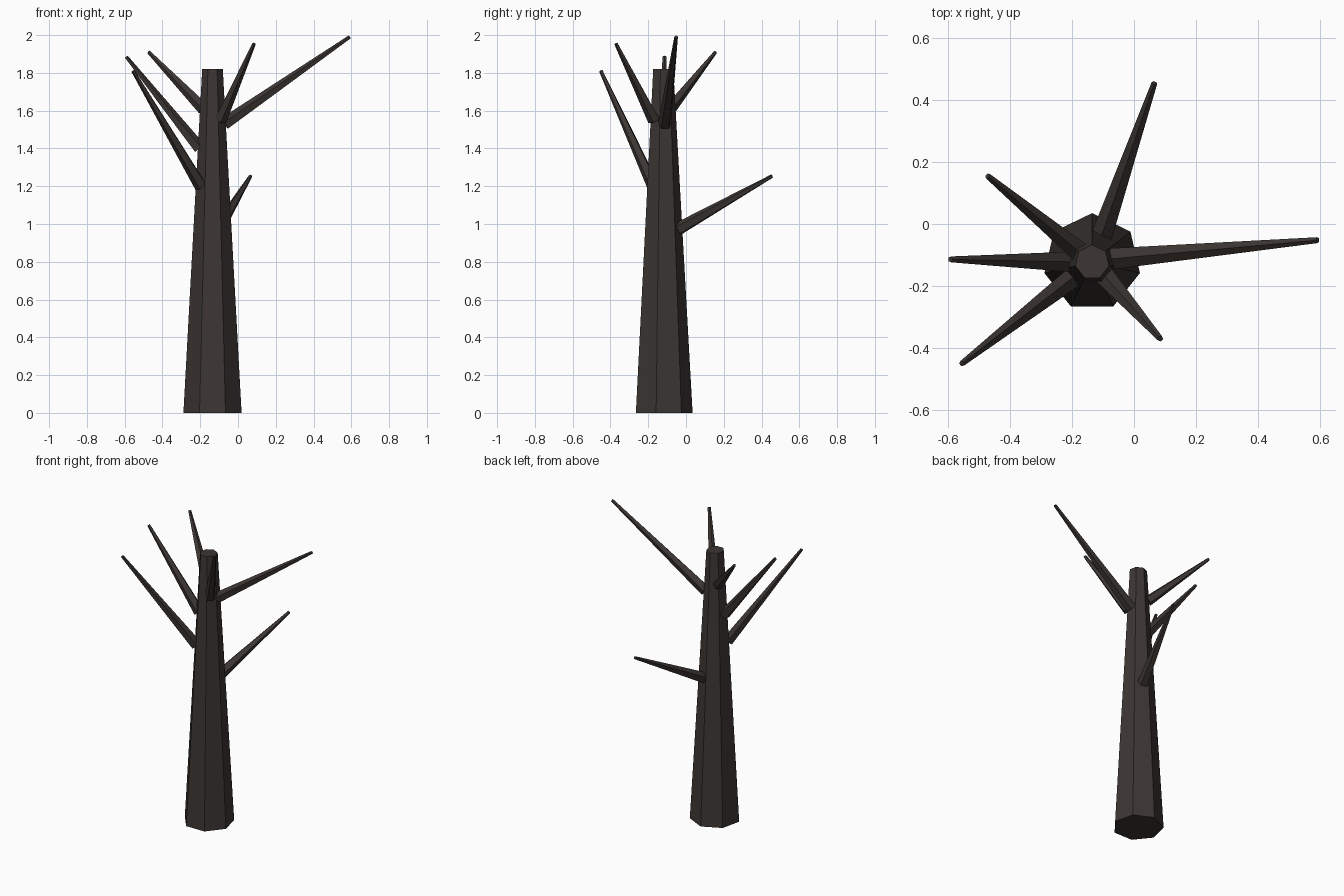
import bpy
from mathutils import Vector

if "Cube" in bpy.data.objects:
    bpy.data.objects.remove(bpy.data.objects["Cube"])

bark = bpy.data.materials.new("bark")
bark.diffuse_color = (0.045, 0.037, 0.033, 1)
bark.use_nodes = True
bark.node_tree.nodes["Principled BSDF"].inputs["Base Color"].default_value = bark.diffuse_color


def tapered_limb(name, start, end, r1, r2, sides):
    """Flat-shaded tapered prism running from start to end."""
    start, end = Vector(start), Vector(end)
    axis = end - start
    bpy.ops.mesh.primitive_cone_add(vertices=sides, radius1=r1, radius2=r2,
                                    depth=axis.length, location=(start + end) / 2)
    ob = bpy.context.object
    ob.name = name
    if axis.x or axis.y:
        ob.rotation_euler = axis.to_track_quat('Z', 'Y').to_euler()
    ob.data.materials.append(bark)
    return ob


# Seven-sided trunk
tapered_limb("trunk", (-0.135, -0.123, 0), (-0.135, -0.123, 1.82), 0.158, 0.056, 7)

# Bare branches: base point, tip point, base radius
branches = [
    ((-0.070, -0.112, 1.53), (0.592, -0.052, 1.99), 0.036),
    ((-0.093, -0.169, 1.55), (0.085, -0.370, 1.955), 0.034),
    ((-0.104, -0.037, 0.975), (0.066, 0.455, 1.253), 0.036),
    ((-0.182, -0.085, 1.61), (-0.472, 0.155, 1.91), 0.034),
    ((-0.205, -0.122, 1.40), (-0.592, -0.114, 1.885), 0.035),
    ((-0.196, -0.172, 1.20), (-0.555, -0.450, 1.81), 0.035),
]
for i, (base, tip, radius) in enumerate(branches, 1):
    tapered_limb(f"branch_{i}", base, tip, radius, 0.010, 5)
